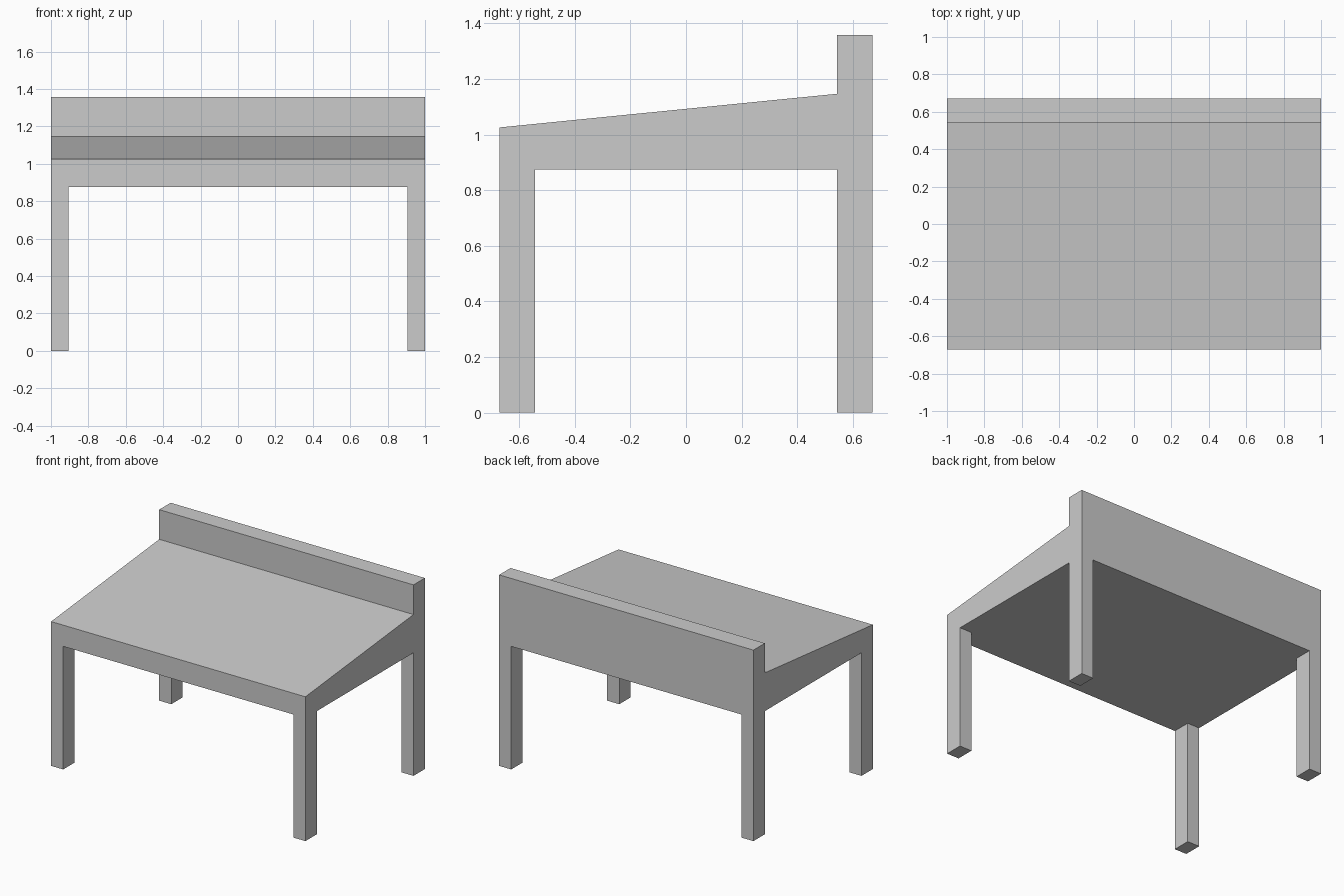
import bpy
import bmesh

if "Cube" in bpy.data.objects:
    bpy.data.objects.remove(bpy.data.objects["Cube"])

HALF_X, HALF_Y = 1.0, 0.671      # overall half sizes
LEG_X, LEG_Y = 0.905, 0.543      # inner faces of the legs
UNDERSIDE = 0.875


def extrude_profile(name, points, vector):
    """Make a solid by extruding a closed planar outline."""
    bm = bmesh.new()
    face = bm.faces.new([bm.verts.new(p) for p in points])
    result = bmesh.ops.extrude_face_region(bm, geom=[face], use_keep_orig=True)
    verts = [g for g in result["geom"] if isinstance(g, bmesh.types.BMVert)]
    bmesh.ops.translate(bm, verts=verts, vec=vector)
    bmesh.ops.recalc_face_normals(bm, faces=bm.faces)
    mesh = bpy.data.meshes.new(name)
    bm.to_mesh(mesh)
    bm.free()
    obj = bpy.data.objects.new(name, mesh)
    bpy.context.collection.objects.link(obj)
    return obj


# Sloping desk top with the raised rear ledge, as one side profile
profile = [(-HALF_Y, UNDERSIDE), (HALF_Y, UNDERSIDE), (HALF_Y, 1.358),
           (LEG_Y, 1.358), (LEG_Y, 1.147), (-HALF_Y, 1.026)]
extrude_profile("sloped_top", [(-HALF_X, y, z) for y, z in profile],
                (2 * HALF_X, 0, 0))

# Four square-cut legs: one corner leg mirrored in x and y
footprint = [(LEG_X, LEG_Y, 0), (HALF_X, LEG_Y, 0),
             (HALF_X, HALF_Y, 0), (LEG_X, HALF_Y, 0)]
legs = extrude_profile("legs", footprint, (0, 0, UNDERSIDE))
mirror = legs.modifiers.new("mirror", "MIRROR")
mirror.use_axis = (True, True, False)
